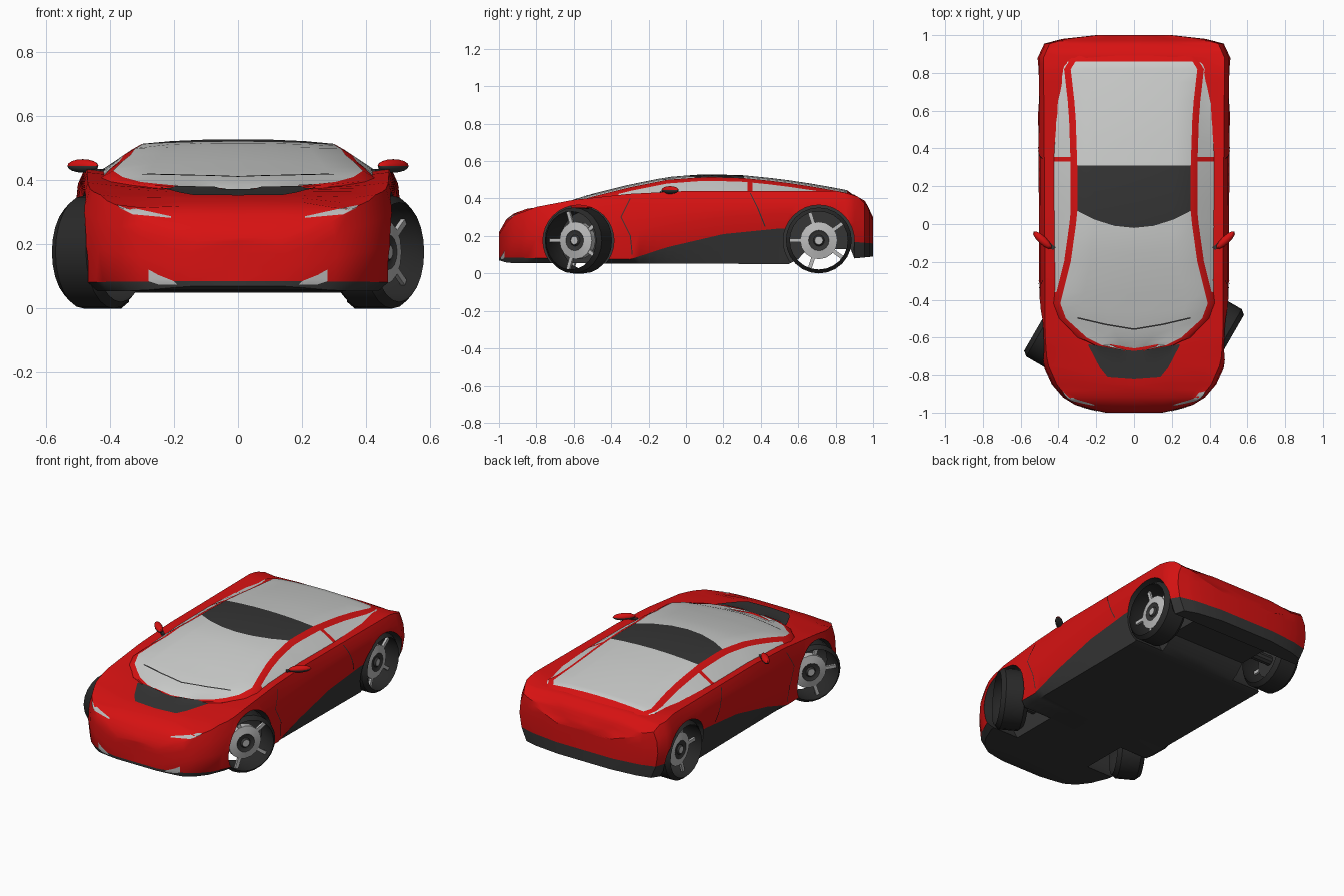
import bpy, bmesh, math
from mathutils import Vector, Matrix
from mathutils.bvhtree import BVHTree

if "Cube" in bpy.data.objects:
    bpy.data.objects.remove(bpy.data.objects["Cube"])

RED, GLASS, DARK, TYRE, RIM = range(5)


def material(name, color):
    mat = bpy.data.materials.new(name)
    mat.use_nodes = True
    mat.diffuse_color = (*color, 1)
    mat.node_tree.nodes["Principled BSDF"].inputs["Base Color"].default_value = (*color, 1)
    return mat


MATERIALS = [
    material("red paint", (.68, .006, .006)),
    material("pale glass", (.6, .61, .6)),
    material("dark trim", (.035, .035, .035)),
    material("black rubber", (.022, .022, .022)),
    material("light metal", (.5, .5, .5)),
]


def finish(name, bm, angle=35, normals=True):
    if normals:
        bmesh.ops.recalc_face_normals(bm, faces=bm.faces)
    mesh = bpy.data.meshes.new(name)
    bm.to_mesh(mesh)
    bm.free()
    for mat in MATERIALS:
        mesh.materials.append(mat)
    obj = bpy.data.objects.new(name, mesh)
    bpy.context.collection.objects.link(obj)
    smooth(obj, angle)
    return obj


def smooth(obj, angle):
    bpy.ops.object.select_all(action='DESELECT')
    obj.select_set(True)
    bpy.context.view_layer.objects.active = obj
    bpy.ops.object.shade_smooth_by_angle(angle=math.radians(angle))


def keyed(*keys):
    """Piecewise linear function from (position, value) pairs."""
    def value(y):
        if y <= keys[0][0]:
            return keys[0][1]
        for (a, u), (b, v) in zip(keys, keys[1:]):
            if y <= b:
                return u + (v - u) * (y - a) / (b - a)
        return keys[-1][1]
    return value


def loft(name, stations, section, paint):
    """Skin mirrored half sections; paint gives the material of each strip."""
    bm = bmesh.new()
    rings = []
    for i, y in enumerate(stations):
        half = section(i, y)
        ring = half + [(-x, v, z) for x, v, z in reversed(half[1:-1])]
        rings.append([bm.verts.new(p) for p in ring])
    n = len(rings[0])
    for i, (a, b) in enumerate(zip(rings, rings[1:])):
        for j in range(n):
            k = (j + 1) % n
            face = bm.faces.new((a[j], a[k], b[k], b[j]))
            face.material_index = paint(min(j, n - 1 - j), (stations[i] + stations[i + 1]) / 2)
    bmesh.ops.remove_doubles(bm, verts=bm.verts, dist=.0005)
    bmesh.ops.dissolve_degenerate(bm, edges=bm.edges, dist=.0005)
    return finish(name, bm)


def lathe(name, profile, paints, count, side, place, turn=0, closed=False, spokes=0):
    """Revolve (offset, radius) points about the x axis."""
    bm = bmesh.new()
    rings = []
    for k in range(count):
        a = math.tau * k / count
        rings.append([bm.verts.new((side * o, r * math.cos(a), r * math.sin(a))) for o, r in profile])
    m = len(profile)
    for k in range(count):
        a, b = rings[k], rings[(k + 1) % count]
        for j in range(m if closed else m - 1):
            face = bm.faces.new((a[j], a[(j + 1) % m], b[(j + 1) % m], b[j]))
            face.material_index = paints[j % len(paints)]
    bmesh.ops.remove_doubles(bm, verts=bm.verts, dist=.0001)
    for k in range(spokes):
        rot = Matrix.Rotation(math.tau * (k + .25) / spokes, 4, 'X')
        box = rot @ Matrix.Translation((side * .02, 0, .13)) @ Matrix.Diagonal((.015, .02, .07, 1))
        made = bmesh.ops.create_cube(bm, size=1, matrix=box)
        for face in {f for v in made["verts"] for f in v.link_faces}:
            face.material_index = RIM
    obj = finish(name, bm)
    obj.location = place
    obj.rotation_euler.z = turn
    return obj


# Lower body: plan width, underside, trim line, shoulder and centre heights
width = keyed((-1, .15), (-.985, .22), (-.96, .31), (-.92, .375), (-.85, .435), (-.73, .49),
              (-.6, .5), (.3, .505), (.88, .51), (.955, .475), (.98, .38), (1, .2))
under = keyed((-1, .07), (-.95, .055), (.58, .05), (.64, .13), (.88, .13), (.9, .08), (1, .09))
trim = keyed((-1, .085), (-.3, .075), (-.1, .14), (.2, .21), (.5, .24), (.6, .24), (.88, .17), (1, .16))
shoulder = keyed((-1, .2), (-.96, .27), (-.92, .31), (-.8, .355), (-.6, .393), (-.3, .425),
                 (0, .44), (.82, .44), (.92, .41), (.97, .36), (1, .28))
deck = keyed((-1, .22), (-.96, .29), (-.92, .32), (-.85, .345), (-.67, .37), (-.4, .39),
             (.8, .42), (.9, .42), (.96, .385), (1, .3))


def body_section(i, y):
    w = 0 if i in (0, len(body_rows) - 1) else width(y)
    b, k, s, t = under(y), trim(y), shoulder(y), deck(y)
    mid = lambda f: k + (s - k) * f
    half = [(0, b), (w * .9, b), (w * .97, k), (w, mid(.4)), (w * .985, mid(.75)),
            (w * .94, s), (w * .8, s - .008 if y > -.9 else (s + t) / 2), (w * .45, t), (0, t)]
    return [(x, y, z) for x, z in half]


body_rows = [-1, -1, -.985, -.96, -.92, -.88] + [-.85 + .05 * i for i in range(35)]
body_rows += [.88, .9, .92, .94, .955, .97, .98, .99, 1, 1]
body = loft("body_shell", body_rows, body_section, lambda j, y: DARK if j < 2 else RED)

# Wheel arches
FRONT, REAR = -.575, .71
for y in (FRONT, REAR):
    for side in (-1, 1):
        cutter = lathe("arch_cutter", [(.26, 0), (.26, .19), (.7, .19), (.7, 0)],
                       [DARK], 32, side, (0, y, .175))
        cutter.hide_render = True
        cut = body.modifiers.new("arch", 'BOOLEAN')
        cut.object = cutter
        cut.solver = 'EXACT'
        bpy.context.view_layer.update()
        bpy.context.view_layer.objects.active = body
        bpy.ops.object.modifier_apply(modifier=cut.name)
        bpy.data.objects.remove(cutter)
smooth(body, 35)

# Cabin: windscreen, roof, rear glass, rails and side windows
ridge = keyed((-.67, .365), (-.6, .395), (-.5, .425), (-.3, .475), (-.1, .515), (.1, .53),
              (.3, .525), (.5, .505), (.7, .475), (.86, .445), (.9, .415))
rail = keyed((-.67, .04), (-.64, .17), (-.6, .25), (-.5, .36), (-.42, .39), (-.2, .335),
             (.05, .3), (.3, .3), (.6, .31), (.82, .335), (.86, .31), (.9, .28))
sill = keyed((-.67, .1), (-.6, .3), (-.42, .425), (.35, .435), (.65, .415), (.86, .36), (.9, .3))
bow = keyed((-.4, 0), (.07, -.09), (.3, 0))


def cabin_section(i, y):
    g, s = rail(y), shoulder(y)
    half = []
    for f in (0, .35, .7, 1):
        v = y + bow(y) * (1 - f * f)
        top = ridge(v) - .015 * f * f
        half.append((g * f, v, max(top, s - .004) if f == 1 else top))
    out = g + .035
    half.append((out, y, max(ridge(y) - .035, s - .006)))
    half.append((max(sill(y), out + .005), y, s - .012))
    half += [(out, y, s - .05), (0, y, s - .06)]
    return half


def cabin_paint(j, y):
    if j < 3:
        return DARK if .07 < y < .31 else RED if y > .86 else GLASS
    if j == 4 and -.36 < y < .85 and not .33 < y < .355:
        return GLASS
    return RED


cabin_rows = [-.67, -.655, -.64, -.62, -.6, -.55, -.5, -.46, -.42, -.36, -.3, -.2, -.1, 0, .07,
              .14, .22, .31, .33, .355, .45, .55, .65, .75, .82, .86, .9]
cabin = loft("cabin", cabin_rows, cabin_section, cabin_paint)

# Thin plates laid on the surface
graph = bpy.context.evaluated_depsgraph_get()
graph.update()
trees = [BVHTree.FromObject(o, graph) for o in (body, cabin)]
AIM = {
    "front": lambda a, b: (Vector((a, -2, b)), Vector((0, 1, 0))),
    "rear": lambda a, b: (Vector((a, 2, b)), Vector((0, -1, 0))),
    "top": lambda a, b: (Vector((a, b, 2)), Vector((0, 0, -1))),
    "side": lambda a, b: (Vector((2, a, b)), Vector((-1, 0, 0))),
}


def project(a, b, view):
    start, ray = AIM[view](a, b)
    hits = [h for h in (t.ray_cast(start, ray) for t in trees) if h[0]]
    if not hits:
        return trees[0].find_nearest(start)[0]
    return min(hits, key=lambda h: h[3])[0] - ray * .004


def plate(name, view, low, high, index, steps=4):
    """Fill between two edges, projected on the car, on both sides."""
    def resample(edge):
        pts = [Vector(p) for p in edge]
        fine = [a.lerp(b, k / steps) for a, b in zip(pts, pts[1:]) for k in range(steps)]
        return fine + [pts[-1]]
    bm = bmesh.new()
    rows = [[project(*a.lerp(b, k / steps), view) for k in range(steps + 1)]
            for a, b in zip(resample(low), resample(high))]
    for side in (-1, 1):
        grid = [[bm.verts.new((side * p.x, p.y, p.z)) for p in row] for row in rows]
        for a, b in zip(grid, grid[1:]):
            for k in range(steps):
                bm.faces.new((a[k], a[k + 1], b[k + 1], b[k])).material_index = index
    bmesh.ops.remove_doubles(bm, verts=bm.verts, dist=.0001)
    return finish(name, bm)


def stripe(name, view, path, shift, index):
    plate(name, view, path, [(a + shift[0], b + shift[1]) for a, b in path], index)


plate("hood_vent", "top", [(0, -.82), (.14, -.81), (.18, -.76), (.24, -.645)],
      [(0, -.67), (.1, -.66), (.18, -.645), (.24, -.635)], DARK)
plate("headlights", "front", [(.21, .283), (.33, .294), (.37, .314)],
      [(.21, .288), (.31, .31), (.375, .323)], RIM)
plate("corner_vents", "front", [(.19, .075), (.25, .075), (.28, .085)],
      [(.2, .085), (.25, .105), (.28, .122)], RIM)
stripe("door_seams", "side", [(.34, .43), (.38, .35), (.42, .25)], (.006, 0), DARK)
stripe("front_door_seams", "side", [(-.3, .4), (-.35, .3), (-.3, .2), (-.29, .1)], (.005, 0), DARK)
stripe("wipers", "top", [(0, -.56), (.15, -.535), (.3, -.5)], (0, .008), DARK)

# Door mirrors
for side, word in ((-1, "right"), (1, "left")):
    bm = bmesh.new()
    bmesh.ops.create_uvsphere(bm, u_segments=12, v_segments=8, radius=1)
    tilt = Matrix.Rotation(side * .75, 4, 'Z')
    bm.transform(Matrix.Translation((side * .485, -.085, .445)) @ tilt
                 @ Matrix.Diagonal((.065, .022, .021, 1)))
    bmesh.ops.recalc_face_normals(bm, faces=bm.faces)
    for face in bm.faces:
        face.material_index = DARK if face.normal.z < -.1 else RED
    arm = Matrix.Translation((side * .445, -.11, .43)) @ tilt @ Matrix.Diagonal((.06, .02, .012, 1))
    made = bmesh.ops.create_cube(bm, size=1, matrix=arm)
    for face in {f for v in made["verts"] for f in v.link_faces}:
        face.material_index = DARK
    finish(word + "_mirror", bm)

# Wheels: open tyre bands, metal rims and dark axle stubs; front pair steered
tyre_profile = [(.08, .155), (.055, .176), (-.055, .176), (-.08, .155), (-.05, .163), (.05, .163)]
rim_profile = [(.045, 0), (.045, .022), (.035, .03), (.035, .045), (.04, .055), (.03, .1), (-.01, .1), (-.01, 0)]
for y, end, turn in ((FRONT, "front", -math.radians(30)), (REAR, "rear", 0)):
    for side, word in ((-1, "right"), (1, "left")):
        name = end + "_" + word
        place = (side * (.435 if turn else .42), y, .176)
        lathe(name + "_tyre", tyre_profile, [TYRE], 24, side, place, turn, closed=True)
        lathe(name + "_rim", rim_profile, [RIM, DARK, DARK, DARK, RIM, RIM, DARK],
              16, side, place, turn, spokes=5)
        lathe(name + "_axle", [(-.01, .03), (-.2, .03)], [DARK], 10, side, place)
